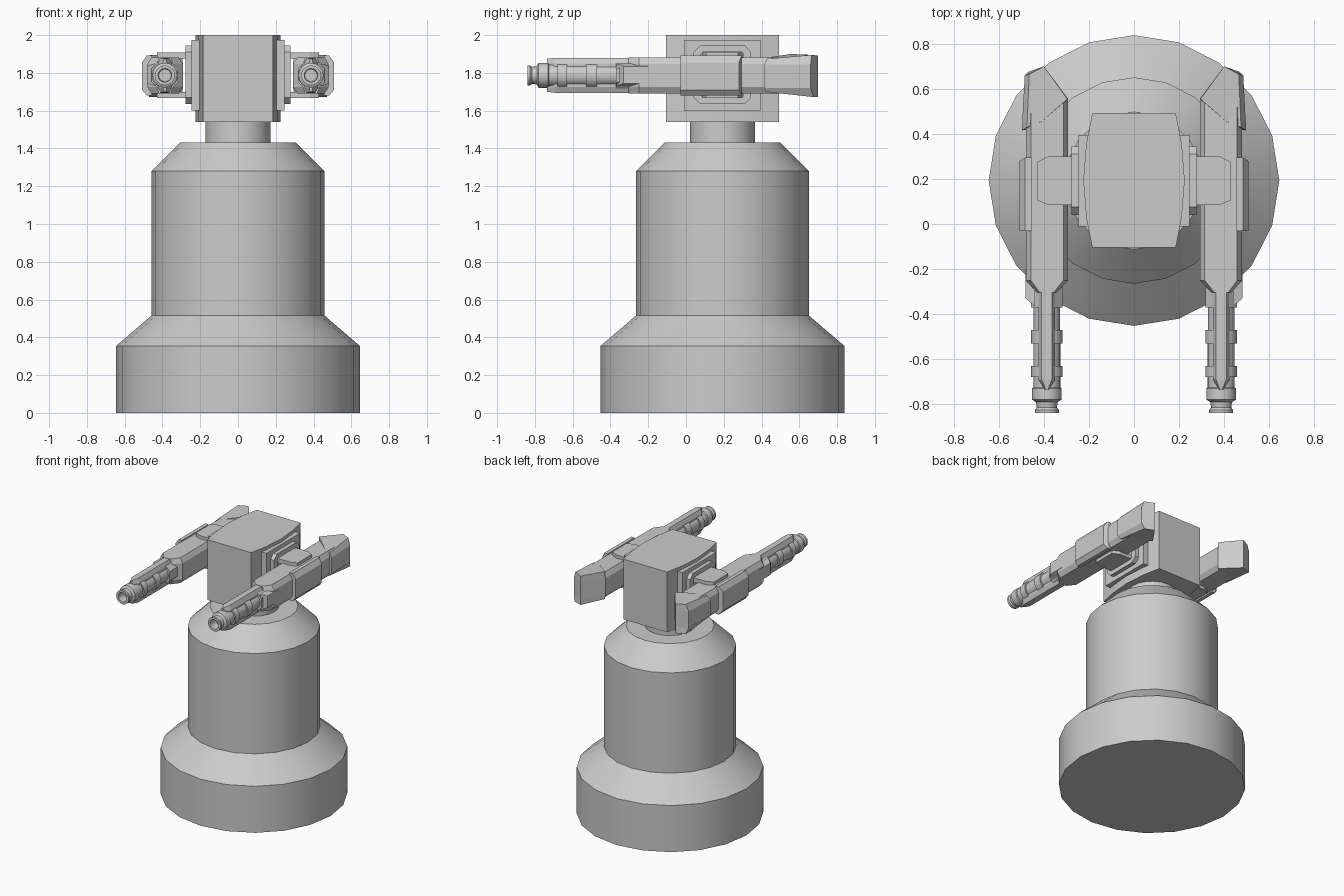
import bpy, bmesh
from math import sin, cos, pi, radians

if "Cube" in bpy.data.objects:
    bpy.data.objects.remove(bpy.data.objects["Cube"])


def loft(name, rings, mirror=False, smooth=False, closed=False):
    """Skin a list of point rings; cap the ends, or join last to first."""
    bm = bmesh.new()
    vs = [[bm.verts.new(p) for p in r] for r in rings]
    n = len(vs[0])
    pairs = list(zip(vs, vs[1:])) + ([(vs[-1], vs[0])] if closed else [])
    for a, b in pairs:
        for i in range(n):
            j = (i + 1) % n
            bm.faces.new((a[i], a[j], b[j], b[i]))
    if not closed:
        bm.faces.new(vs[0])
        bm.faces.new(vs[-1])
    bmesh.ops.recalc_face_normals(bm, faces=bm.faces)
    me = bpy.data.meshes.new(name)
    bm.to_mesh(me)
    bm.free()
    ob = bpy.data.objects.new(name, me)
    bpy.context.collection.objects.link(ob)
    if mirror:
        ob.modifiers.new("mirror", 'MIRROR')
    if smooth:
        bpy.ops.object.select_all(action='DESELECT')
        ob.select_set(True)
        bpy.context.view_layer.objects.active = ob
        bpy.ops.object.shade_smooth_by_angle(angle=radians(30))
    return ob


def octagon(a0, a1, b0, b1, ca, cb):
    """Chamfered rectangle in two coordinates."""
    return [(a0 + ca, b0), (a1 - ca, b0), (a1, b0 + cb), (a1, b1 - cb),
            (a1 - ca, b1), (a0 + ca, b1), (a0, b1 - cb), (a0, b0 + cb)]


def at_x(x, pts):
    return [(x, a, b) for a, b in pts]


def at_y(y, pts):
    return [(a, y, b) for a, b in pts]


def at_z(z, pts):
    return [(a, b, z) for a, b in pts]


def rect(a0, a1, b0, b1):
    return [(a0, b0), (a1, b0), (a1, b1), (a0, b1)]


def circle(r, n, ca, cb):
    return [(ca + r * sin(2 * pi * i / n), cb + r * cos(2 * pi * i / n)) for i in range(n)]


CY = 0.193            # turret axis
GX, GZ = 0.387, 1.787  # barrel axis

# pedestal with stepped, sloping shoulders
profile = [(0.645, 0), (0.645, 0.355), (0.458, 0.515), (0.458, 1.28),
           (0.305, 1.432), (0.173, 1.432), (0.173, 1.56)]
loft("pedestal", [at_z(z, circle(r, 20, 0, CY)) for r, z in profile], smooth=True)

# head block with bowed sides
half = [(0.185, -0.105), (0.212, 0.03), (0.225, 0.193), (0.212, 0.356), (0.185, 0.492)]
outline = half + [(-x, y) for x, y in reversed(half)]
loft("head", [at_z(z, outline) for z in (1.54, 2.0)], smooth=True)

# side plates and hollow mounting frames
loft("side_plate", [at_x(0.18, rect(-0.01, 0.395, 1.6, 1.975)),
                    at_x(0.247, rect(-0.01, 0.395, 1.6, 1.975))], mirror=True)
outer = octagon(0.04, 0.345, 1.635, 1.945, 0.035, 0.035)
inner = octagon(0.08, 0.305, 1.67, 1.91, 0.01, 0.01)
loft("mount_frame", [at_x(0.24, outer), at_x(0.277, outer),
                     at_x(0.277, inner), at_x(0.24, inner)], mirror=True, closed=True)

# upper and lower arms gripping each gun
arm = [(0.24, 0.085), (0.38, 0.085), (0.43, 0.105), (0.43, 0.275), (0.38, 0.3), (0.24, 0.3)]
for name, z0, z1 in (("upper_arm", 1.875, 1.907), ("lower_arm", 1.667, 1.7)):
    loft(name, [at_z(z0, arm), at_z(z1, arm)], mirror=True)

# gun body, tapering at the front
loft("gun_body", [at_y(-0.305, octagon(0.345, 0.43, 1.69, 1.882, 0.012, 0.035)),
                  at_y(-0.25, octagon(0.292, 0.48, 1.69, 1.882, 0.022, 0.035)),
                  at_y(0.555, octagon(0.292, 0.48, 1.69, 1.882, 0.022, 0.035))], mirror=True)

# rails above and below the barrel, one pointed fin
loft("barrel_rail", [at_y(-0.735, octagon(0.378, 0.396, 1.70, 1.875, 0.004, 0.02)),
                     at_y(-0.69, octagon(0.35, 0.424, 1.694, 1.88, 0.014, 0.03)),
                     at_y(-0.28, octagon(0.35, 0.424, 1.694, 1.88, 0.014, 0.03))], mirror=True)

# barrel with cooling rings, flared muzzle and bore
steps = [(0.059, -0.28), (0.059, -0.47), (0.07, -0.47), (0.07, -0.53), (0.06, -0.53),
         (0.06, -0.63), (0.07, -0.63), (0.07, -0.68), (0.06, -0.68), (0.06, -0.725),
         (0.066, -0.73), (0.066, -0.78), (0.048, -0.79), (0.045, -0.815), (0.053, -0.825),
         (0.053, -0.84), (0.036, -0.84), (0.033, -0.77)]
loft("barrel", [at_y(y, circle(r, 16, GX, GZ)) for r, y in steps], mirror=True, smooth=True)

# collar and cheek block where barrel meets body
loft("barrel_collar", [at_y(y, octagon(0.317, 0.457, 1.717, 1.857, 0.035, 0.035))
                       for y in (-0.37, -0.26)], mirror=True)
loft("cheek_block", [at_x(0.44, rect(-0.365, -0.2, 1.73, 1.85)),
                     at_x(0.482, rect(-0.33, -0.2, 1.745, 1.835))], mirror=True)

# bevelled outer armour plate
loft("outer_plate", [at_x(0.455, rect(-0.03, 0.295, 1.68, 1.892)),
                     at_x(0.483, rect(-0.03, 0.295, 1.68, 1.892)),
                     at_x(0.508, rect(-0.03, 0.28, 1.71, 1.855))], mirror=True)

# angular rear housing: xy corners with z for each of four levels
low = [(0.41, 0.455, 1.70), (0.475, 0.42, 1.70), (0.47, 0.675, 1.672),
       (0.40, 0.70, 1.672), (0.295, 0.555, 1.69)]
side_xy = [(0.41, 0.44), (0.498, 0.415), (0.485, 0.66), (0.40, 0.70), (0.292, 0.555)]
high = [(0.41, 0.455, 1.885), (0.475, 0.43, 1.875), (0.465, 0.665, 1.895),
        (0.40, 0.70, 1.892), (0.295, 0.555, 1.9)]
loft("rear_housing", [low, at_z(1.72, side_xy), at_z(1.845, side_xy), high], mirror=True)
